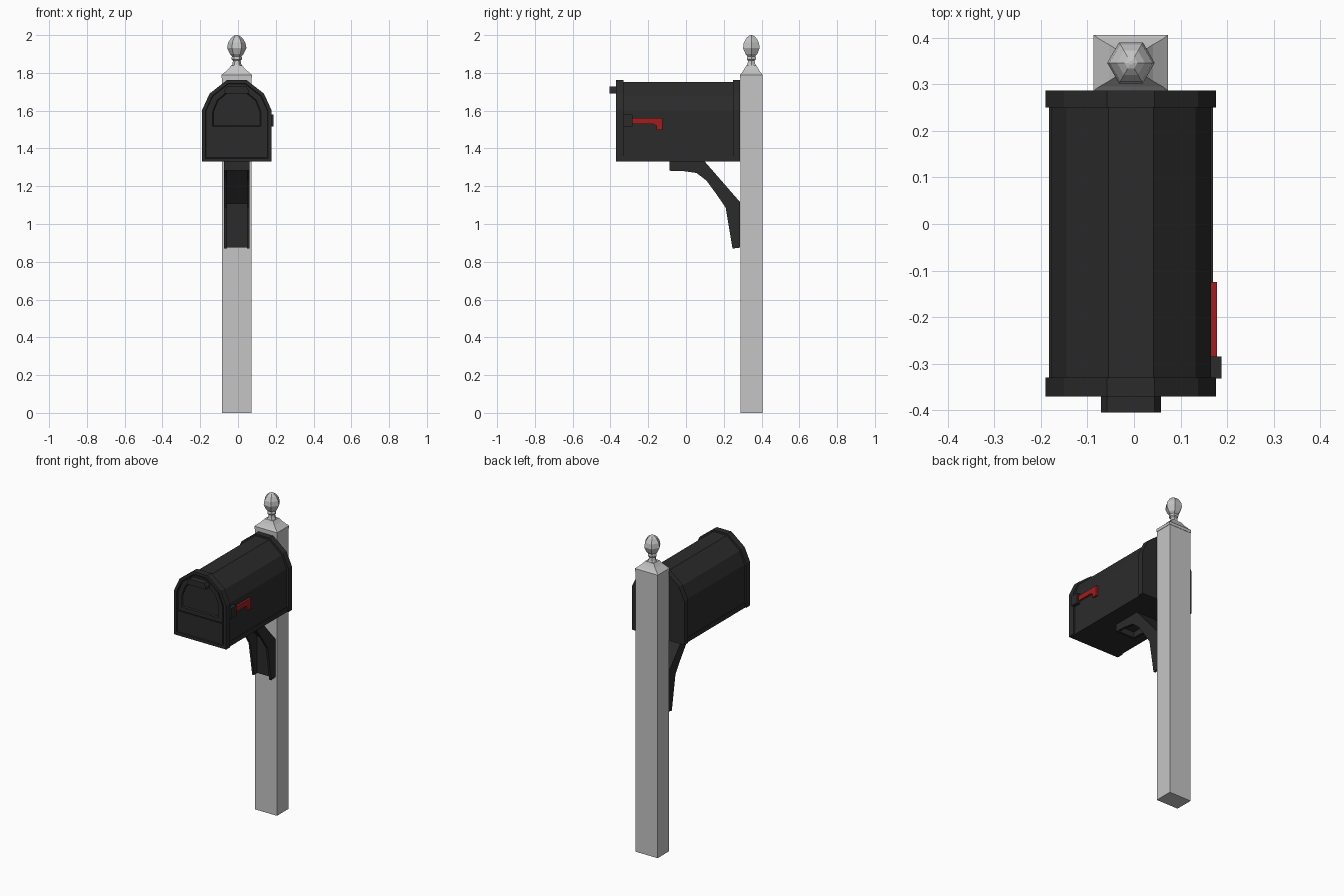
import bpy, bmesh, math

if "Cube" in bpy.data.objects:
    bpy.data.objects.remove(bpy.data.objects["Cube"])

CX, PY = -0.0065, 0.346      # centre of the box in x, centre of the post in y


def material(name, rgb):
    m = bpy.data.materials.new(name)
    m.diffuse_color = (*rgb, 1)
    m.use_nodes = True
    m.node_tree.nodes["Principled BSDF"].inputs["Base Color"].default_value = m.diffuse_color
    return m


BLACK = material("black metal", (0.024, 0.024, 0.024))
GREY = material("grey paint", (0.56, 0.56, 0.56))
RED = material("flag red", (0.34, 0.014, 0.014))


def finish(name, bm, mat):
    bmesh.ops.recalc_face_normals(bm, faces=bm.faces[:])
    me = bpy.data.meshes.new(name)
    bm.to_mesh(me)
    bm.free()
    me.materials.append(mat)
    ob = bpy.data.objects.new(name, me)
    bpy.context.collection.objects.link(ob)
    return ob


def prism(name, pts, axis, a, b, mat, insets=()):
    """Extrude a 2D outline along x or y; insets (thickness, depth) go into the end at a."""
    def place(p, t):
        return (t, p[0], p[1]) if axis == 'x' else (CX + p[0], t, p[1])
    bm = bmesh.new()
    ends = [[bm.verts.new(place(p, t)) for p in pts] for t in (a, b)]
    front = bm.faces.new(ends[0])
    bm.faces.new(ends[1])
    n = len(pts)
    for i in range(n):
        j = (i + 1) % n
        bm.faces.new((ends[0][i], ends[0][j], ends[1][j], ends[1][i]))
    bmesh.ops.recalc_face_normals(bm, faces=bm.faces[:])
    for thick, depth in insets:
        bmesh.ops.inset_region(bm, faces=[front], thickness=thick, use_even_offset=True)
        for v in front.verts:
            v.co.y += depth
    return finish(name, bm, mat)


def loft(name, rings, n, turn, mat):
    """Stack n-sided rings (z, rx, ry) around the post axis."""
    bm = bmesh.new()
    loops = []
    for z, rx, ry in rings:
        loops.append([bm.verts.new((CX + rx * math.cos(turn + k * math.tau / n),
                                    PY + ry * math.sin(turn + k * math.tau / n), z))
                      for k in range(n)])
    bm.faces.new(loops[0])
    bm.faces.new(loops[-1])
    for lo, hi in zip(loops, loops[1:]):
        for k in range(n):
            j = (k + 1) % n
            bm.faces.new((lo[k], lo[j], hi[j], hi[k]))
    return finish(name, bm, mat)


def mirrored(half):
    """Right half of an outline, bottom to top, mirrored to a closed one."""
    return half + [(-x, z) for x, z in reversed(half)]


def rect(u0, u1, v0, v1):
    return [(u0, v0), (u1, v0), (u1, v1), (u0, v1)]


def square(z, hx, hy):
    return (z, hx * math.sqrt(2), hy * math.sqrt(2))


# post with stepped cap and six-sided finial
loft("post", [square(0, 0.0775, 0.058), square(1.785, 0.0775, 0.058)], 4, math.pi / 4, GREY)
loft("post_cap", [square(1.772, 0.080, 0.060), square(1.79, 0.080, 0.060),
                  square(1.80, 0.068, 0.051), square(1.818, 0.047, 0.039),
                  square(1.838, 0.030, 0.028)], 4, math.pi / 4, GREY)
finial = [(1.83, .034), (1.845, .024), (1.865, .020), (1.872, .028), (1.882, .028),
          (1.888, .024), (1.90, .036), (1.932, .051), (1.96, .046), (1.985, .030),
          (1.997, .014), (2.0, .004)]
loft("finial", [(z, r, r) for z, r in finial], 6, 0, GREY)

# mailbox body, end bands and bottom plate
rim = mirrored([(0.183, 1.33), (0.183, 1.605), (0.144, 1.69), (0.051, 1.763)])
shell = mirrored([(0.172, 1.335), (0.172, 1.60), (0.138, 1.678), (0.048, 1.752)])
prism("box_body", shell, 'y', -0.34, 0.26, BLACK)
prism("front_band", rim, 'y', -0.37, -0.33, BLACK, [(0.018, 0), (0.003, 0.008)])
prism("back_band", rim, 'y', 0.25, 0.287, BLACK)
prism("bottom_plate", rect(-0.176, 0.176, 1.33, 1.36), 'y', -0.34, 0.26, BLACK)

# door: arched upper panel with a sunken field, lower panel, handle
door = mirrored([(0.155, 1.49), (0.155, 1.598), (0.125, 1.672), (0.046, 1.737)])
prism("door_panel", door, 'y', -0.369, -0.355, BLACK, [(0.026, 0), (0.005, 0.007)])
prism("door_lower_panel", rect(-0.155, 0.155, 1.352, 1.484), 'y', -0.367, -0.355, BLACK)
handle = mirrored([(0.064, 1.69), (0.064, 1.708), (0.051, 1.727)])
prism("door_handle", handle, 'y', -0.405, -0.36, BLACK)

# red flag and its pivot
flag = [(-0.29, 1.53), (-0.175, 1.53), (-0.157, 1.52), (-0.157, 1.498),
        (-0.125, 1.498), (-0.125, 1.562), (-0.29, 1.562)]
prism("flag", flag, 'x', 0.164, 0.178, RED)
prism("flag_pivot", rect(-0.332, -0.284, 1.515, 1.58), 'x', 0.16, 0.188, BLACK)

# support bracket: two side plates joined by a web along the upper edge
lower = [(-0.087, 1.282), (-0.02, 1.281), (0.056, 1.27), (0.108, 1.23),
         (0.16, 1.16), (0.21, 1.086), (0.228, 0.98), (0.246, 0.87)]
upper = [(0.287, 0.875), (0.287, 1.115), (0.098, 1.332), (-0.087, 1.332)]
X0, X1 = CX - 0.067, CX + 0.067
for side, x in (("left", X0), ("right", X1 - 0.014)):
    prism("bracket_plate_" + side, lower + upper, 'x', x, x + 0.014, BLACK)
web = upper + [(-0.087, 1.282), (-0.073, 1.282), (-0.073, 1.318), (0.092, 1.318),
               (0.273, 1.108), (0.273, 0.875)]
prism("bracket_web", web, 'x', X0 + 0.005, X1 - 0.005, BLACK)
